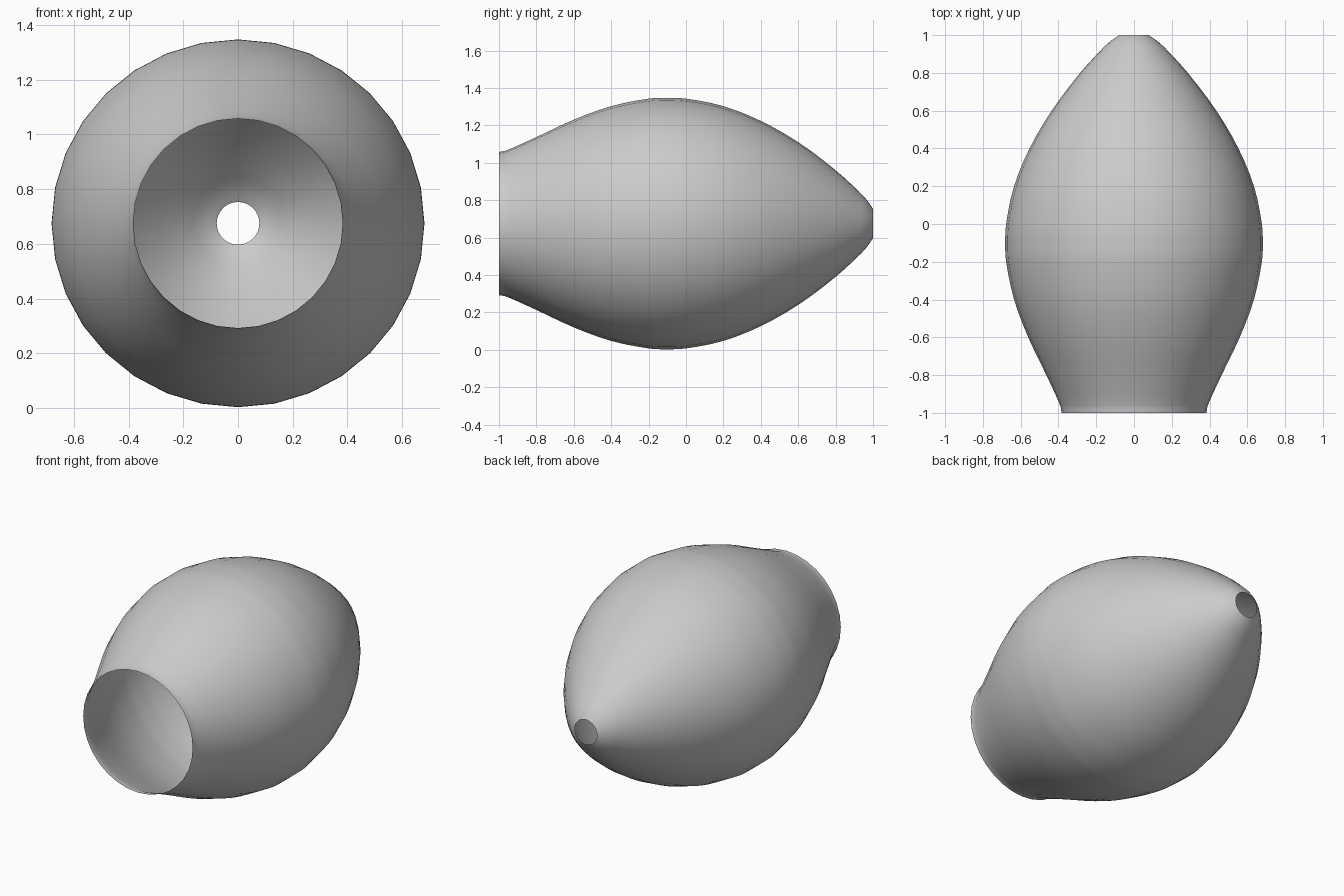
import bpy, bmesh, math

if "Cube" in bpy.data.objects:
    bpy.data.objects.remove(bpy.data.objects["Cube"])

SIDES = 32
CENTRE_Z = 0.675

# Profile along y: (y, radius)
ctrl = [(-1.0, 0.383), (-0.96, 0.391), (-0.8, 0.464), (-0.6, 0.560), (-0.4, 0.635),
        (-0.2, 0.677), (-0.11, 0.682), (0.0, 0.677), (0.2, 0.635), (0.4, 0.553),
        (0.6, 0.436), (0.8, 0.285), (0.93, 0.166), (0.97, 0.122), (1.0, 0.078)]


# Smooth profile by cubic Hermite interpolation
def slope(i):
    a, b = ctrl[max(i - 1, 0)], ctrl[min(i + 1, len(ctrl) - 1)]
    return (b[1] - a[1]) / (b[0] - a[0])


profile = []
for i in range(len(ctrl) - 1):
    (y0, r0), (y1, r1) = ctrl[i], ctrl[i + 1]
    h = y1 - y0
    for k in range(3):
        t = k / 3
        r = ((2*t**3 - 3*t**2 + 1) * r0 + (t**3 - 2*t**2 + t) * h * slope(i)
             + (3*t**2 - 2*t**3) * r1 + (t**3 - t**2) * h * slope(i + 1))
        profile.append((y0 + h * t, r))
profile.append(ctrl[-1])

# Open shell: rings swept around the y axis, slightly flattened at the belly
bm = bmesh.new()
rings = []
for y, r in profile:
    rz = r * (1 - 0.014 * max(0, (r - 0.383) / 0.3))
    rings.append([bm.verts.new((r * math.cos(a), y, CENTRE_Z + rz * math.sin(a)))
                  for a in (2 * math.pi * i / SIDES for i in range(SIDES))])
for lo, hi in zip(rings, rings[1:]):
    for i in range(SIDES):
        j = (i + 1) % SIDES
        bm.faces.new((lo[i], hi[i], hi[j], lo[j])).smooth = True
bmesh.ops.recalc_face_normals(bm, faces=bm.faces)

mesh = bpy.data.meshes.new("hollow_shell")
bm.to_mesh(mesh)
bm.free()
bpy.context.collection.objects.link(bpy.data.objects.new("hollow_shell", mesh))
